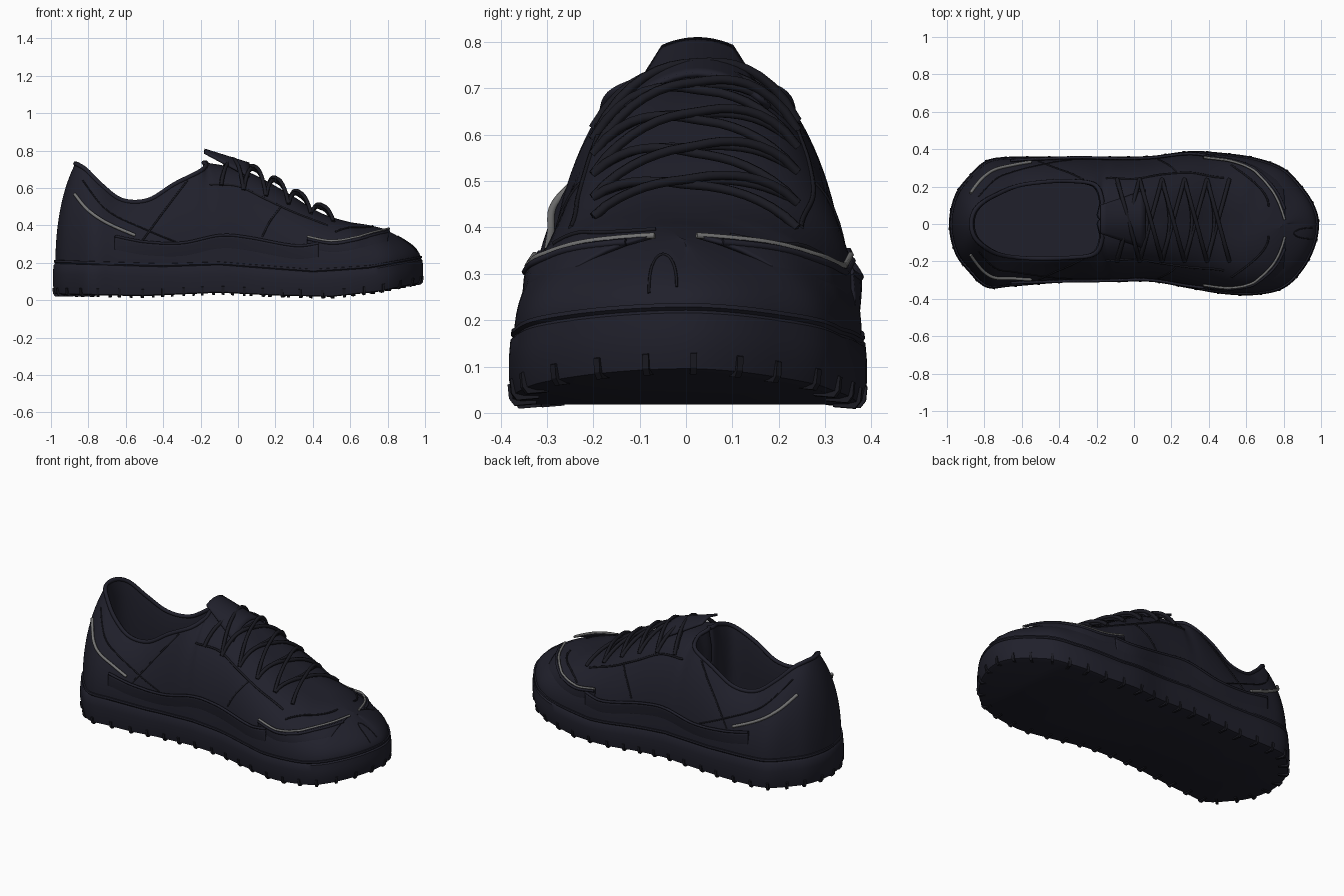
import bpy, bmesh, math
from mathutils import Vector
from mathutils.bvhtree import BVHTree

if bpy.data.objects.get("Cube"):
    bpy.data.objects.remove(bpy.data.objects["Cube"])


def material(name, rgb):
    m = bpy.data.materials.new(name)
    m.use_nodes = True
    m.diffuse_color = (*rgb, 1)
    m.node_tree.nodes["Principled BSDF"].inputs["Base Color"].default_value = (*rgb, 1)
    return m


navy = material("dark navy", (.0145, .0145, .0245))
black = material("soft black", (.0105, .0105, .016))
grey = material("reflective grey", (.17, .17, .17))


def spline(rows, u):
    """Catmull-Rom through rows, u in row units."""
    i = min(int(u), len(rows) - 4)
    t = u - i
    return [.5 * (2*b + (c - a)*t + (2*a - 5*b + 4*c - d)*t*t + (3*b - a - 3*c + d)*t**3)
            for a, b, c, d in zip(*rows[i:i + 4])]


def profile(points, x):
    """Height interpolated through (x, z) points."""
    for (a, p), (b, q) in zip(points, points[1:]):
        if x <= b:
            return p + (q - p) * max(0, (x - a) / (b - a))
    return points[-1][1]


def mesh_object(name, bm, mat, solid=0, angle=40):
    bmesh.ops.remove_doubles(bm, verts=bm.verts, dist=.0005)
    bmesh.ops.recalc_face_normals(bm, faces=bm.faces)
    me = bpy.data.meshes.new(name)
    bm.to_mesh(me)
    bm.free()
    ob = bpy.data.objects.new(name, me)
    bpy.context.collection.objects.link(ob)
    me.materials.append(mat)
    if solid:
        mod = ob.modifiers.new("thickness", 'SOLIDIFY')
        mod.thickness, mod.offset = solid, 0
    bpy.ops.object.select_all(action='DESELECT')
    ob.select_set(True)
    bpy.context.view_layer.objects.active = ob
    bpy.ops.object.shade_smooth_by_angle(angle=math.radians(angle))


def loft(bm, rings, closed=True):
    grid = [[bm.verts.new(p) for p in r] for r in rings]
    n = len(grid[0])
    for a, b in zip(grid, grid[1:]):
        for j in range(n if closed else n - 1):
            k = (j + 1) % n
            bm.faces.new((a[j], a[k], b[k], b[j]))
    return grid


def tube(name, points, radius, mat, cyclic=False):
    cu = bpy.data.curves.new(name, 'CURVE')
    cu.dimensions = '3D'
    cu.bevel_depth, cu.bevel_resolution, cu.use_fill_caps = radius, 1, True
    sp = cu.splines.new('POLY')
    sp.points.add(len(points) - 1)
    for p, co in zip(sp.points, points):
        p.co = (*co, 1)
    sp.use_cyclic_u = cyclic
    sp.use_smooth = True
    cu.materials.append(mat)
    ob = bpy.data.objects.new(name, cu)
    bpy.context.collection.objects.link(ob)


# Stations heel to toe: outline x, left y, right y, topline x, half opening, top z
stations = [(-.99, 0, 0, -.87, 0, .73), (-.96, .15, -.15, -.855, .065, .725),
            (-.89, .25, -.25, -.81, .115, .695), (-.79, .34, -.34, -.73, .16, .615),
            (-.66, .36, -.335, -.62, .192, .535), (-.48, .36, -.32, -.48, .205, .535),
            (-.33, .36, -.31, -.34, .205, .62), (-.22, .36, -.31, -.21, .185, .685),
            (-.14, .36, -.31, -.17, .1, .72), (-.08, .36, -.31, -.17, 0, .735),
            (.1, .365, -.31, .04, 0, .69), (.3, .39, -.345, .26, 0, .575),
            (.48, .38, -.375, .42, 0, .475), (.65, .355, -.38, .56, 0, .425),
            (.8, .3, -.345, .68, 0, .405), (.9, .2, -.25, .75, 0, .39),
            (.965, .1, -.13, .785, 0, .38), (.99, 0, 0, .795, 0, .375)]
flip = lambda r: (r[0], -r[1], -r[2], r[3], -r[4], r[5])
rows = [flip(stations[1])] + stations + [flip(stations[-2])]
STEP, LAST = 6, len(stations) - 1
cols = [(k / STEP, spline(rows, k / STEP)) for k in range(LAST * STEP + 1)]
# Full loop: left side heel to toe, then right side back to heel
loop = [(u, r, 1) for u, r in cols] + [(u, r, -1) for u, r in cols[-2:0:-1]]

floor_z = [(-1, .03), (-.5, .022), (-.1, .04), (.2, .025), (.5, .018), (.75, .045), (1, .095)]
sole_z = [(-1, .215), (-.4, .195), (-.1, .205), (.15, .185), (.4, .165), (.7, .185), (1, .24)]


def outline(r, side, grow=0):
    y = r[1] if side > 0 else r[2]
    mid = (r[1] + r[2]) / 2
    return r[0] * (1 + grow), mid + (y - mid) * (1 + 2.2 * grow)


# Sole: wall rings plus paired strips closing the underside and the top
bm = bmesh.new()
rings = []
for f, grow in ((0, -.03), (.03, -.01), (.3, 0), (.6, 0), (.85, -.004), (.9, -.012),
                (.94, -.005), (1, -.007), (1.02, -.03)):
    rings.append([])
    for u, r, s in loop:
        x, y = outline(r, s, grow)
        lo, hi = profile(floor_z, x), profile(sole_z, x)
        rings[-1].append((x, y, lo + (hi - lo) * f))
grid = loft(bm, rings)
n, m = len(loop), LAST * STEP
for ring in (grid[0], grid[-1]):
    for k in range(1, m - 1):
        bm.faces.new((ring[k], ring[k + 1], ring[n - k - 1], ring[n - k]))
    bm.faces.new((ring[0], ring[1], ring[n - 1]))
    bm.faces.new((ring[m], ring[m - 1], ring[m + 1]))
mesh_object("sole", bm, navy)

# Tread lugs spaced evenly round the bottom edge, wrapping up the wall
bm = bmesh.new()
edge = [Vector(p) for p in rings[2]]
travel = 0
for a, b in zip(edge, edge[1:] + edge[:1]):
    travel += (b - a).length
    if travel > .095:
        travel = 0
        along = (b - a).normalized()
        out = Vector((along.y, -along.x, 0))
        if out.dot(Vector((a.x * .3, a.y, 0))) < 0:
            out = -out
        z = profile(floor_z, a.x)
        quads = [[Vector((a.x, a.y, z)) + along * w + out * o + Vector((0, 0, h))
                  for o, h in ((-.06, .01), (-.06, -.006), (-.012, -.01), (0, .005), (.003, .035), (-.01, .04))]
                 for w in (-.007, .007)]
        for cap in loft(bm, quads):
            bm.faces.new(cap)
mesh_object("tread_lugs", bm, black, angle=30)


# Upper: each column arches from the sole to the collar or the centre line
def column(u, r, side, count=18):
    x0, y0 = outline(r, side, -.014)
    z0 = profile(sole_z, x0) - .01
    x1, y1 = r[3], (r[1] + r[2]) / 2 + side * max(0, r[4])
    t = min(1, max(0, (u - 6.5) / 2.5))
    end = math.radians(48 + 42 * t * t * (3 - 2 * t))
    # The arch flattens into a slope over the toe
    power = .8 + 1.7 * max(0, (u - 13) / 4)
    span = 1 - max(0, math.cos(end)) ** power
    pts = []
    for k in range(count + 1):
        a = end * k / count
        h = (1 - max(0, math.cos(a)) ** power) / span
        pts.append((x0 + (x1 - x0) * h, y0 + (y1 - y0) * h,
                    z0 + (r[5] - z0) * math.sin(a) / math.sin(end)))
    return pts


bm = bmesh.new()
columns = [column(*c) for c in loop]
loft(bm, list(zip(*columns)))
bmesh.ops.remove_doubles(bm, verts=bm.verts, dist=.0005)
surface = BVHTree.FromBMesh(bm)
mesh_object("upper", bm, navy, angle=60)

# Collar rim, lining and footbed
rim = [Vector(c[-1]) for c, (u, r, s) in zip(columns, loop) if u <= 9 and not (u == 9 and s < 0)]
tube("collar_rim", rim, .012, navy, True)
bm = bmesh.new()
lining = []
for f, z in ((1, 0), (.95, .2), (.96, .6), (1, 1)):
    lining.append([Vector((-.5 + (p.x + .5) * f, .015 + (p.y - .015) * f, p.z + (.24 - p.z) * z)) for p in rim])
bm.faces.new(loft(bm, lining)[-1])
mesh_object("lining", bm, navy)


def from_side(x, z, side, lift=0):
    p, nrm, *_ = surface.ray_cast(Vector((x, side * 2, z)), Vector((0, -side, 0)))
    return None if p is None else p + nrm * lift * (1 if nrm.y * side > 0 else -1)


def from_above(x, y, lift=0):
    p, *_ = surface.ray_cast(Vector((x, y, 2)), Vector((0, 0, -1)))
    return Vector((x, y, (p.z if p else .6) + lift))


def dense(points, per=8):
    ends = [points[0]] + list(points) + [points[-1]]
    return [spline(ends, k / per) for k in range((len(points) - 1) * per + 1)]


def seam(name, points, radius, mat, lift=0):
    for side, label in ((1, "left"), (-1, "right")):
        pts = [from_side(x, z, side, lift) for x, z in dense(points)]
        tube(label + "_" + name, [p for p in pts if p], radius, mat)


def panel(name, points, depth, lift):
    """Overlay flaring out to a top line and sinking into the upper below."""
    for side, label in ((1, "left"), (-1, "right")):
        strips = []
        for x, z in dense(points):
            low = max(profile(sole_z, x) + .015, z - depth)
            col = [from_side(x, low + (z - low) * k / 5, side, -.008 + (lift + .008) * k / 5) for k in range(6)]
            if all(col):
                strips.append(col)
        bm = bmesh.new()
        loft(bm, strips, False)
        mesh_object(label + "_" + name, bm, navy, solid=.01)


# Overlays, seams and reflective piping on both flanks
guard = [(-.66, .34), (-.5, .31), (-.3, .305), (-.1, .345), (.05, .335), (.3, .29), (.43, .3)]
toe_line = [(.37, .335), (.5, .31), (.62, .325), (.72, .35), (.8, .368)]
heel_line = [(-.87, .565), (-.8, .48), (-.7, .41), (-.55, .345)]
panel("mudguard", guard, .08, .011)
panel("toe_overlay", toe_line, .06, .014)
seam("mudguard_lip", guard, .008, navy, .012)
seam("toe_lip", [(x, z - .012) for x, z in toe_line], .008, navy, .014)
seam("toe_piping", toe_line, .007, grey, .016)
seam("heel_piping", heel_line, .009, grey, .006)
seam("quarter_seam", [(-.51, .32), (-.4, .47), (-.27, .64)], .005, black)
seam("collar_seam", [(-.83, .64), (-.7, .48), (-.5, .38), (-.33, .31)], .004, black)
seam("vamp_seam", [(.13, .34), (.17, .42), (.23, .5)], .005, black)
seam("eyestay_edge", [(-.15, .62), (0, .61), (.15, .54), (.3, .47), (.48, .4)], .006, black)

# Toe box stitching
arc = [math.pi * k / 16 for k in range(17)]
tube("toe_arch_seam", [from_above(.955 - .1 * math.sin(a), -.05 + .03 * math.cos(a), .001) for a in arc], .003, black)
for s, label in ((1, "left"), (-1, "right")):
    tube(label + "_toe_seam", [from_above(.52 + .2 * math.sin(a / 2), .015 + s * (.3 - .07 * a), .002)
                               for a in arc], .005, black)

# Tongue tip rising above the collar
bm = bmesh.new()
tip = [[(-.18 + .24 * s / 8, .025 + t / 6 * (.075 + .08 * s / 8),
         .805 - .075 * s / 8 - .055 * (t / 6) ** 2 * (s / 8 + .3))
        for t in range(-6, 7)] for s in range(9)]
loft(bm, tip, False)
mesh_object("tongue", bm, navy, solid=.012)

# Crossed laces bowing above the eyestay, with a straight bar under each cross
for k in range(5):
    x = -.09 + .12 * k
    for s, label in ((1, "left"), (-1, "right")):
        tube(f"{label}_lace_{k + 1}",
             [from_above(x + .12 * a / math.pi, .02 + s * (.22 - .44 * a / math.pi),
                         .004 + (.033 + .008 * s) * math.sin(a) ** .7) for a in arc], .011, black)
    tube(f"cross_lace_{k + 1}",
         [from_above(x + .04 * math.sin(a), -.18 + .4 * a / math.pi, .004 + .025 * math.sin(a)) for a in arc],
         .009, black)
